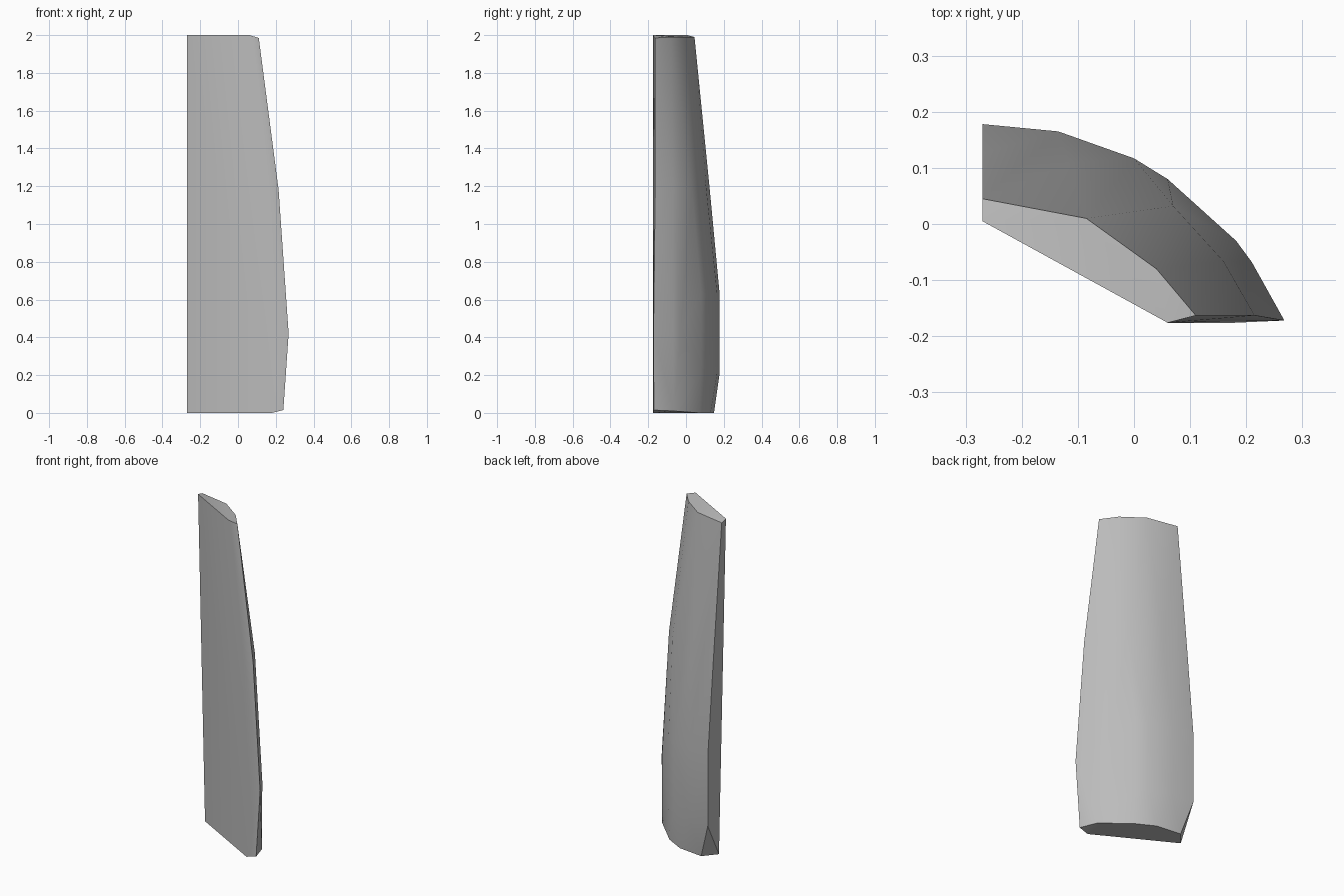
import bpy, bmesh, math

cube = bpy.data.objects.get("Cube")
if cube:
    bpy.data.objects.remove(cube, do_unlink=True)

# One plain grey material
grey = bpy.data.materials.new("plain_grey")
grey.use_nodes = True
colour = (0.5, 0.5, 0.5, 1)
grey.diffuse_color = colour
grey.node_tree.nodes["Principled BSDF"].inputs["Base Color"].default_value = colour

# Flat inner plane and end caps: corners at the top and the bottom
top_cap = [(-.27, .005, 2), (.06, -.176, 2), (.11, -.163, 1.985),
           (.04, -.08, 1.99), (-.085, .01, 1.99), (-.27, .045, 1.99)]
bottom_cap = [(-.27, .071, 0), (.18, -.176, 0), (.24, -.17, .015),
              (.205, -.065, .01), (.06, .072, 0), (-.05, .13, 0), (-.205, .148, 0)]

# Curved outer shell: cross-section arcs by height
belly = [(-.27, .178), (-.135, .165), (0, .117), (.06, .08), (.182, -.03), (.21, -.068)]
waist = [(-.27, .126), (-.115, .108), (.07, .032), (.16, -.067), (.215, -.163)]
arcs = {.21: belly[:4], .42: belly + [(.268, -.172)], .63: belly[:4], 1.18: waist}

# Wrap all sections in one convex shard
bm = bmesh.new()
points = top_cap + bottom_cap
points += [(x, y, z) for z, arc in arcs.items() for x, y in arc]
for p in points:
    bm.verts.new(p)
bmesh.ops.convex_hull(bm, input=bm.verts[:])
loose = [v for v in bm.verts if not v.link_faces]
bmesh.ops.delete(bm, geom=loose, context='VERTS')
bmesh.ops.dissolve_limit(bm, angle_limit=math.radians(0.5),
                         verts=bm.verts[:], edges=bm.edges[:])
bmesh.ops.recalc_face_normals(bm, faces=bm.faces[:])

mesh = bpy.data.meshes.new("curved_shard")
bm.to_mesh(mesh)
bm.free()
mesh.materials.append(grey)
shard = bpy.data.objects.new("curved_shard", mesh)
bpy.context.collection.objects.link(shard)

# Smooth the shell, keep the cut edges crisp
bpy.ops.object.select_all(action='DESELECT')
shard.select_set(True)
bpy.context.view_layer.objects.active = shard
bpy.ops.object.shade_smooth_by_angle(angle=math.radians(32))
